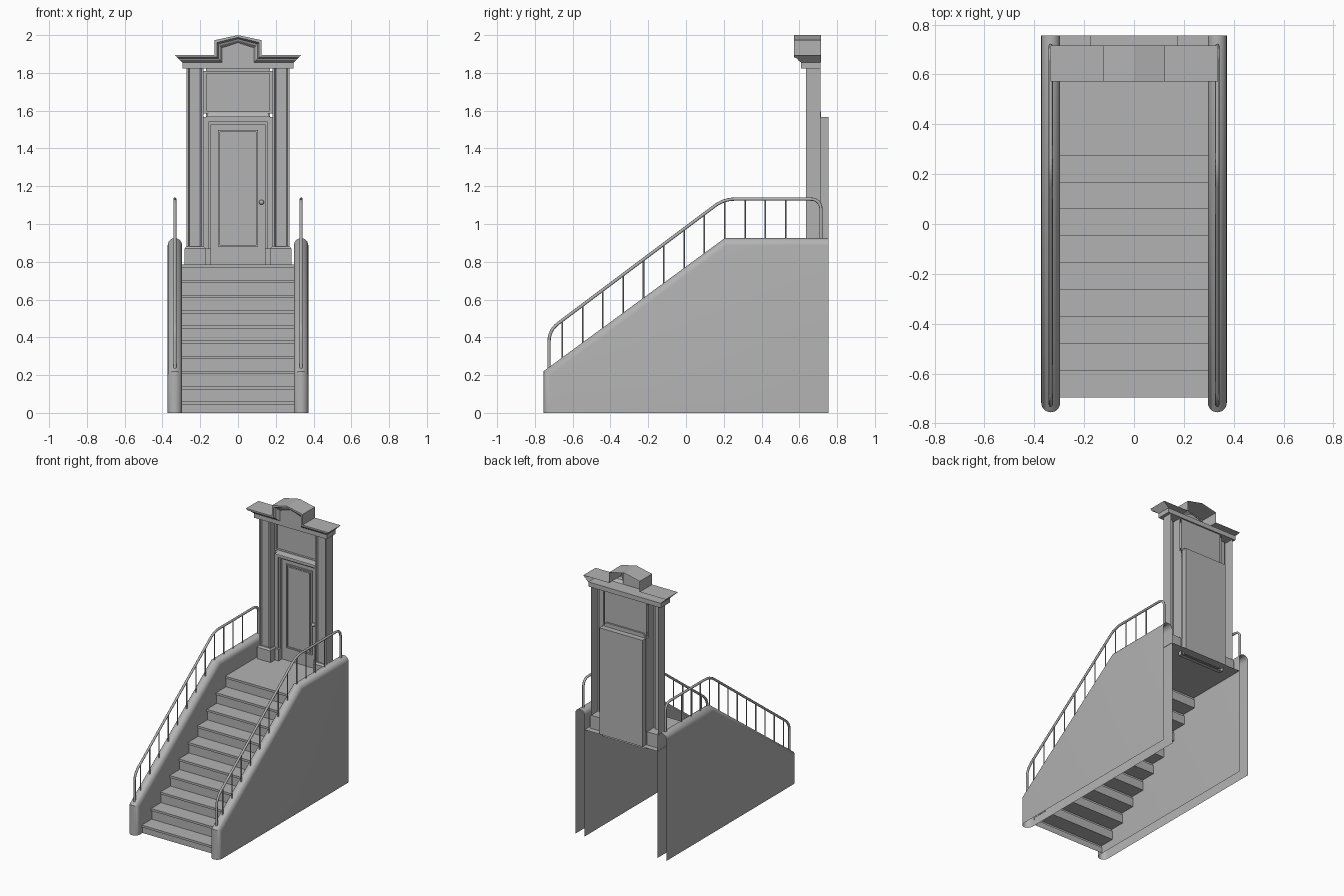
import bpy, bmesh, math

if "Cube" in bpy.data.objects:
    bpy.data.objects.remove(bpy.data.objects["Cube"])

stone = bpy.data.materials.new("grey stone")
stone.use_nodes = True
GREY = (0.45, 0.45, 0.45, 1)
stone.diffuse_color = GREY
stone.node_tree.nodes["Principled BSDF"].inputs["Base Color"].default_value = GREY


def add(name, verts, faces, smooth=False):
    """Mesh object from points and faces, cleaned up."""
    mesh = bpy.data.meshes.new(name)
    mesh.from_pydata(verts, [], faces)
    bm = bmesh.new()
    bm.from_mesh(mesh)
    bmesh.ops.remove_doubles(bm, verts=bm.verts, dist=0.0001)
    bmesh.ops.recalc_face_normals(bm, faces=bm.faces)
    bm.to_mesh(mesh)
    bm.free()
    obj = bpy.data.objects.new(name, mesh)
    bpy.context.collection.objects.link(obj)
    mesh.materials.append(stone)
    if smooth:
        bpy.ops.object.select_all(action='DESELECT')
        obj.select_set(True)
        bpy.context.view_layer.objects.active = obj
        bpy.ops.object.shade_smooth_by_angle(angle=math.radians(35))
    return obj


def box(name, x0, x1, y0, y1, z0, z1, taper=0):
    """Box; taper pulls the top in at the sides and the front."""
    v = [(x0, y0, z0), (x1, y0, z0), (x1, y1, z0), (x0, y1, z0),
         (x0 + taper, y0 + taper, z1), (x1 - taper, y0 + taper, z1),
         (x1 - taper, y1, z1), (x0 + taper, y1, z1)]
    f = [(3, 2, 1, 0), (4, 5, 6, 7)] + [(i, (i + 1) % 4, (i + 1) % 4 + 4, i + 4) for i in range(4)]
    return add(name, v, f)


def strips(rings):
    """Points and quads joining successive open rings of equal length."""
    n = len(rings[0])
    verts = [p for r in rings for p in r]
    faces = [(a * n + i, a * n + i + 1, a * n + n + i + 1, a * n + n + i)
             for a in range(len(rings) - 1) for i in range(n - 1)]
    return verts, faces


def frame(name, half, z0, z1, width, y0, y1):
    """Rectangular moulding with mitred corners."""
    def loop(inset, y):
        h = half - inset
        a, b = z0 + inset, z1 - inset
        return [(-h, y, a), (h, y, a), (h, y, b), (-h, y, b), (-h, y, a)]
    return add(name, *strips([loop(0, y1), loop(0, y0), loop(width, y0), loop(width, y1)]))


def rounded(points, radius, steps=6):
    """Path with its inner corners rounded."""
    out = [points[0]]
    for a, b, c in zip(points, points[1:], points[2:]):
        p = b + (a - b).normalized() * radius
        q = b + (c - b).normalized() * radius
        for k in range(steps + 1):
            t = k / steps
            out.append(p * (1 - t) ** 2 + b * 2 * t * (1 - t) + q * t * t)
    return out + [points[-1]]


from mathutils import Vector

# Staircase sheet: risers, nosings and treads up to the landing
LANDING, RISE, RUN, LIP = 0.785, 0.0805, 0.1078, 0.016
profile = []
z_prev = 0
for i in range(10):
    y, z = -0.695 + i * RUN, LANDING - (9 - i) * RISE
    profile += [(y + 0.008, z_prev), (y + 0.008, z - LIP), (y, z - LIP), (y, z)]
    z_prev = z
profile.append((0.755, LANDING))
add("staircase", *strips([[(x, y, z) for y, z in profile] for x in (-0.298, 0.298)]))

# Side walls: hollow, with a half-round edge along the front and top
WALL_X, R, FRONT, BACK, TOP, LOW = 0.334, 0.038, -0.755, 0.755, 0.925, 0.22
SLOPE = (TOP - LOW) / 0.96


def wall_path(x, d):
    def slope_z(y):
        return LOW + SLOPE * (y - FRONT) - d * math.hypot(1, SLOPE)
    knee = FRONT + (TOP - d - LOW + d * math.hypot(1, SLOPE)) / SLOPE
    return [(x, FRONT + d, 0), (x, FRONT + d, slope_z(FRONT + d)),
            (x, knee, TOP - d), (x, BACK, TOP - d)]


for side, s in (("right", -1), ("left", 1)):
    rings = []
    for k in range(13):
        t = math.pi * k / 12
        rings.append(wall_path(s * WALL_X + R * math.cos(t), R * (1 - math.sin(t))))
    verts, faces = strips(rings)
    for ring in (0, 12):
        verts.append((rings[ring][0][0], BACK, 0))
        faces.append(tuple(range(ring * 4, ring * 4 + 4)) + (len(verts) - 1,))
    add(side + "_wall", verts, faces, smooth=True)

# Handrails and balusters
RAIL_TOP = 1.132


def rail_z(y):
    return min(0.4375 + 0.75 * (y + 0.725), RAIL_TOP)


def wall_z(y):
    return min(LOW + SLOPE * (y - FRONT), TOP)


for side, s in (("right", -1), ("left", 1)):
    x = s * WALL_X
    corners = [(-0.725, 0.225), (-0.725, rail_z(-0.725)), (0.201, RAIL_TOP),
               (0.715, RAIL_TOP), (0.715, 0.92)]
    path = rounded([Vector((x, y, z)) for y, z in corners], 0.06)
    curve = bpy.data.curves.new(side + "_handrail", 'CURVE')
    curve.dimensions = '3D'
    curve.bevel_depth = 0.0085
    curve.bevel_resolution = 2
    spline = curve.splines.new('POLY')
    spline.points.add(len(path) - 1)
    for point, p in zip(spline.points, path):
        point.co = (*p, 1)
    spline.use_smooth = True
    curve.materials.append(stone)
    bpy.context.collection.objects.link(bpy.data.objects.new(side + "_handrail", curve))
    for i in range(12):
        y = -0.655 + i * 0.1075
        rings = [[(x + 0.004 * math.cos(k * math.pi / 4), y + 0.004 * math.sin(k * math.pi / 4), z)
                  for k in range(9)] for z in (wall_z(y) - 0.01, rail_z(y))]
        add(side + "_baluster", *strips(rings), smooth=True)

# Pilasters with a sunk front panel, open at the back, on tapered plinths
plan = [(0.272, 0.713), (0.272, 0.634), (0.262, 0.634), (0.256, 0.644),
        (0.2, 0.644), (0.194, 0.634), (0.182, 0.634), (0.182, 0.7)]
for side, s in (("right", -1), ("left", 1)):
    add(side + "_pilaster", *strips([[(s * x, y, z) for x, y in plan] for z in (0.87, 1.822)]))
    x0, x1 = sorted((s * 0.172, s * 0.282))
    box(side + "_plinth", x0, x1, 0.624, 0.713, LANDING, 0.87)
    box(side + "_plinth_cap", x0, x1, 0.624, 0.713, 0.87, 0.882, taper=0.009)
    x0, x1 = sorted((s * 0.142, s * 0.172))
    box(side + "_casing_block", x0, x1, 0.675, 0.715, LANDING, 0.87)

# Door slab, casings, panel moulding and knob
box("door_slab", -0.175, 0.175, 0.715, 0.755, LANDING, 1.567)
frame("outer_casing", 0.182, LANDING - 0.03, 1.567, 0.027, 0.685, 0.716)
frame("inner_casing", 0.155, LANDING - 0.015, 1.54, 0.012, 0.7, 0.716)
frame("door_panel_moulding", 0.105, 0.88, 1.497, 0.01, 0.707, 0.716)
box("door_panel", -0.085, 0.085, 0.711, 0.716, 0.9, 1.477)
bm = bmesh.new()
bmesh.ops.create_uvsphere(bm, u_segments=16, v_segments=10, radius=0.013)
knob_mesh = bpy.data.meshes.new("door_knob")
bm.to_mesh(knob_mesh)
bm.free()
knob_mesh.materials.append(stone)
knob_mesh.shade_smooth()
knob = bpy.data.objects.new("door_knob", knob_mesh)
knob.location = (0.125, 0.695, 1.115)
bpy.context.collection.objects.link(knob)
box("knob_stem", 0.12, 0.13, 0.695, 0.716, 1.11, 1.12)

# Transom above the door
box("transom_sill", -0.168, 0.168, 0.67, 0.715, 1.567, 1.595, taper=0.014)
box("transom_panel", -0.17, 0.17, 0.698, 0.702, 1.567, 1.822)
frame("transom_moulding", 0.182, 1.585, 1.81, 0.014, 0.682, 0.702)

# Cornice moulding that steps up over a low gable, open at the back
def cornice_ring(d, y):
    half = [(0.335 - d, 0.715, 1.895 - d), (0.335 - d, y, 1.895 - d),
            (0.124 - d, y, 1.895 - d), (0.124 - d, y, 1.973 - d)]
    return [(-x, yy, z) for x, yy, z in half] + [(0, y, 2 - d)] + half[::-1]


steps = [(0, 0.715), (0, 0.572), (0.012, 0.572), (0.02, 0.59), (0.028, 0.594), (0.04, 0.61)]
verts, faces = strips([cornice_ring(d, y) for d, y in steps])
last = len(verts) - 9
faces.append(tuple(range(last + 1, last + 8)))
add("cornice", verts, faces)
box("frieze", -0.295, 0.295, 0.61, 0.713, 1.822, 1.856)
